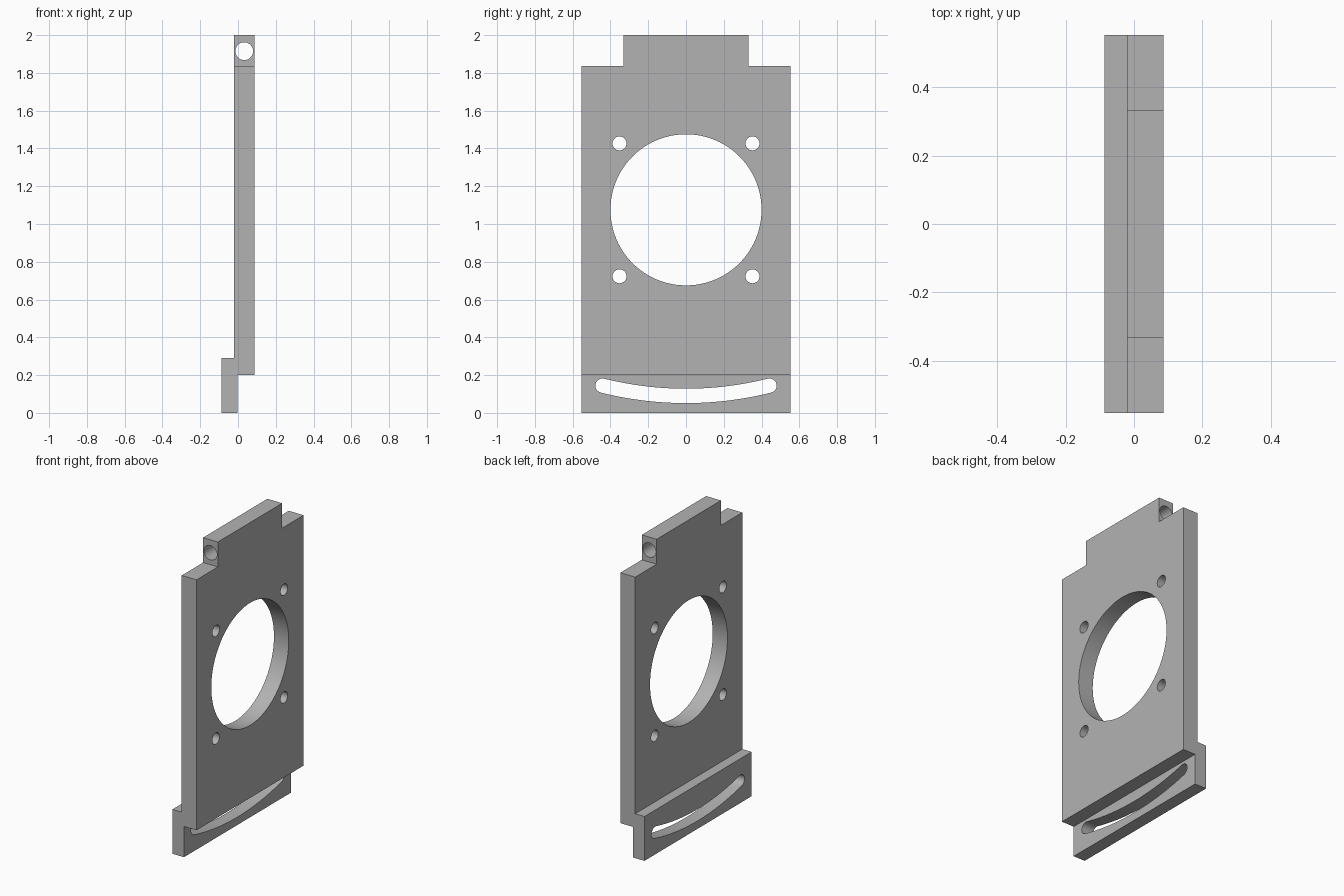
import bpy, bmesh, math
from mathutils import Vector

cube = bpy.data.objects.get("Cube")
if cube:
    bpy.data.objects.remove(cube, do_unlink=True)

HALF_W = 0.553
PIVOT_Z = 1.915

# Material
grey = bpy.data.materials.new("plain grey")
grey.use_nodes = True
colour = (0.45, 0.45, 0.45, 1)
grey.diffuse_color = colour
grey.node_tree.nodes["Principled BSDF"].inputs["Base Color"].default_value = colour


def prism(name, points, direction):
    """Extrude a closed outline of 3D points along a vector."""
    bm = bmesh.new()
    face = bm.faces.new([bm.verts.new(p) for p in points])
    out = bmesh.ops.extrude_face_region(bm, geom=[face])
    moved = [v for v in out["geom"] if isinstance(v, bmesh.types.BMVert)]
    bmesh.ops.translate(bm, verts=moved, vec=Vector(direction))
    bmesh.ops.recalc_face_normals(bm, faces=bm.faces)
    mesh = bpy.data.meshes.new(name)
    bm.to_mesh(mesh)
    bm.free()
    mesh.materials.append(grey)
    obj = bpy.data.objects.new(name, mesh)
    bpy.context.collection.objects.link(obj)
    return obj


def arc(cu, cv, r, start, end, n):
    """Points along an arc, both ends included."""
    steps = [start + (end - start) * i / n for i in range(n + 1)]
    return [(cu + r * math.cos(a), cv + r * math.sin(a)) for a in steps]


def cross_cutter(name, outline):
    """Cutter with a y-z outline running right through the plate."""
    return prism(name, [(-0.3, y, z) for y, z in outline], (0.6, 0, 0))


def circle(cu, cv, r, n):
    return arc(cu, cv, r, 0, math.tau, n)[:-1]


# Stepped plate: thick main panel with an offset lower flange
profile = [(-0.087, 0), (-0.003, 0), (-0.003, 0.2), (0.087, 0.2),
           (0.087, 2), (-0.02, 2), (-0.02, 0.29), (-0.087, 0.29)]
plate = prism("mounting_plate", [(x, -HALF_W, z) for x, z in profile],
              (0, 2 * HALF_W, 0))

cutters = []

# Shoulders either side of the hinge tab
for s in (-1, 1):
    box = [(s * 0.332, 1.837), (s * 0.7, 1.837), (s * 0.7, 2.2), (s * 0.332, 2.2)]
    cutters.append(cross_cutter("shoulder_cutter", box))

# Central opening and four screw holes
cutters.append(cross_cutter("opening_cutter", circle(0, 1.075, 0.4, 96)))
for y in (-0.352, 0.352):
    for dz in (-0.352, 0.352):
        cutters.append(cross_cutter("screw_cutter", circle(y, 1.075 + dz, 0.037, 32)))

# Curved adjustment slot, swung about the hinge axis
R, r = 1.825, 0.038
swing = math.asin(0.442 / R)
down = -math.pi / 2
a, b = down - swing, down + swing
slot = arc(0, PIVOT_Z, R + r, a, b, 40)
slot += arc(R * math.cos(b), PIVOT_Z + R * math.sin(b), r, b, b + math.pi, 14)[1:-1]
slot += arc(0, PIVOT_Z, R - r, b, a, 40)
slot += arc(R * math.cos(a), PIVOT_Z + R * math.sin(a), r, a + math.pi, a + math.tau, 14)[1:-1]
cutters.append(cross_cutter("slot_cutter", slot))

# Hinge pin bore along the tab
bore = [(x, -0.7, z) for x, z in circle(0.033, PIVOT_Z, 0.047, 40)]
cutters.append(prism("bore_cutter", bore, (0, 1.4, 0)))

# Apply the cuts, then drop the cutters
bpy.context.view_layer.objects.active = plate
for cutter in cutters:
    cutter.hide_render = True
    mod = plate.modifiers.new("cut", "BOOLEAN")
    mod.operation = "DIFFERENCE"
    mod.solver = "EXACT"
    mod.object = cutter
    bpy.ops.object.modifier_apply(modifier=mod.name)
for cutter in cutters:
    bpy.data.objects.remove(cutter, do_unlink=True)

# Smooth hole walls, sharp edges
bpy.ops.object.select_all(action="DESELECT")
plate.select_set(True)
bpy.ops.object.shade_smooth_by_angle(angle=math.radians(30))
